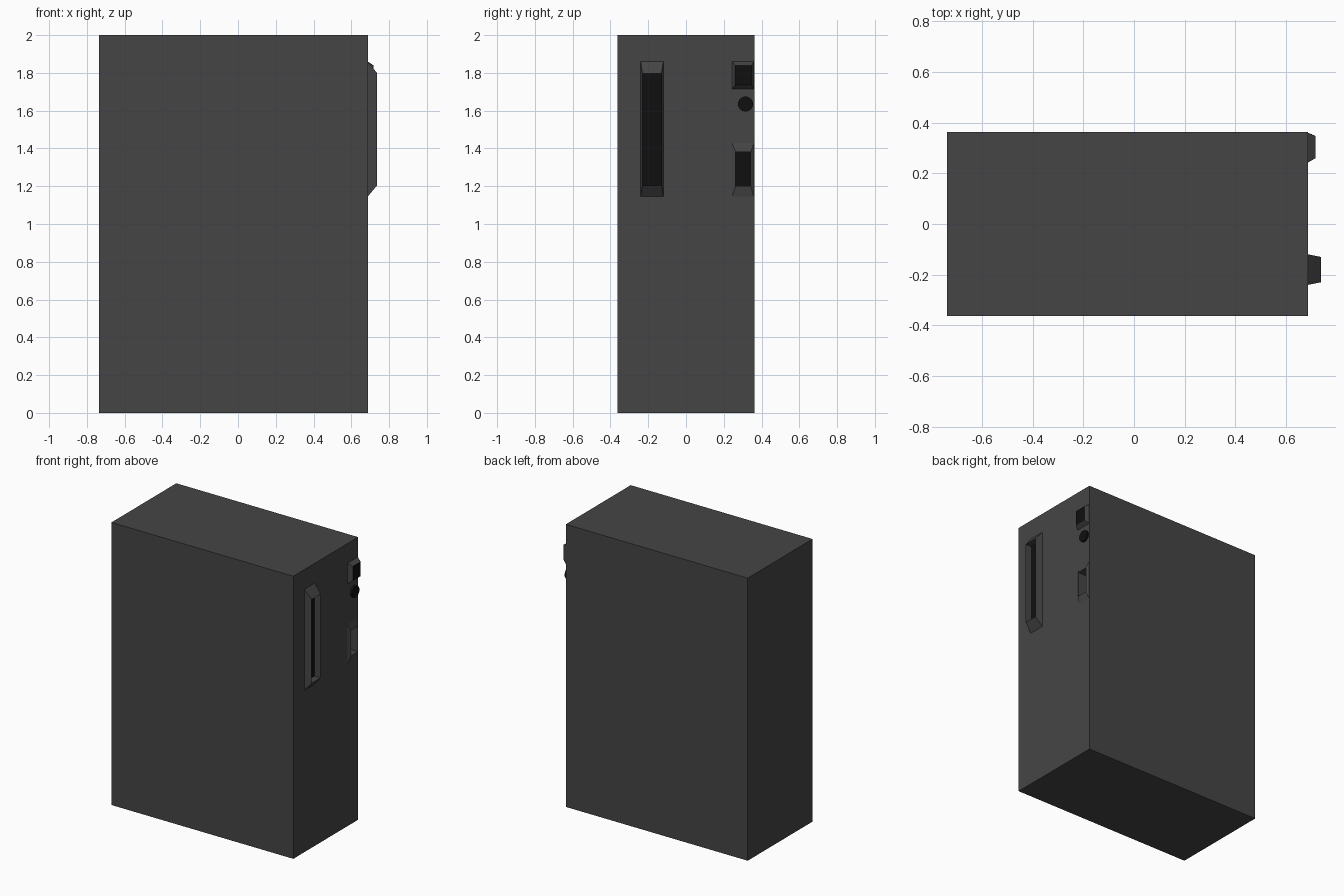
import bpy, bmesh, math

if "Cube" in bpy.data.objects:
    bpy.data.objects.remove(bpy.data.objects["Cube"])


def material(name, v):
    m = bpy.data.materials.new(name)
    m.diffuse_color = (v, v, v, 1)
    m.use_nodes = True
    m.node_tree.nodes["Principled BSDF"].inputs["Base Color"].default_value = m.diffuse_color
    return m


GREY = material("dark_grey", 0.06)
BLACK = material("black", 0.005)
FACE = 0.687  # x of the panel that carries the fittings


def finish(name, bm, mats=(GREY, BLACK)):
    mesh = bpy.data.meshes.new(name)
    bm.to_mesh(mesh)
    bm.free()
    for m in mats:
        mesh.materials.append(m)
    ob = bpy.data.objects.new(name, mesh)
    bpy.context.collection.objects.link(ob)
    return ob


def box(name, x0, x1, y0, y1, z0, z1):
    bm = bmesh.new()
    bmesh.ops.create_cube(bm, size=1)
    for v in bm.verts:
        v.co.x = x1 if v.co.x > 0 else x0
        v.co.y = y1 if v.co.y > 0 else y0
        v.co.z = z1 if v.co.z > 0 else z0
    return finish(name, bm)


def bezel(name, base, rim, rim_x, floor_x):
    """Tapered frame: base rectangle -> rim -> pocket floor, closed in black."""
    bm = bmesh.new()

    def loop(x, r):
        y0, y1, z0, z1 = r
        return [bm.verts.new((x, y, z)) for y, z in
                ((y0, z0), (y1, z0), (y1, z1), (y0, z1))]

    loops = [loop(FACE, base), loop(rim_x, rim)]
    if floor_x != rim_x:
        loops.append(loop(floor_x, rim))
    for a, b in zip(loops, loops[1:]):
        for i in range(4):
            j = (i + 1) % 4
            bm.faces.new((a[i], a[j], b[j], b[i]))
    bm.faces.new(loops[-1]).material_index = 1
    return finish(name, bm)


# Cabinet
body = box("cabinet", -0.737, FACE, -0.3625, 0.3625, 0, 2)

# Tall open bay, raised button and sunken socket
bezel("drive_bay", (-0.24, -0.12, 1.145, 1.86), (-0.23, -0.13, 1.205, 1.798), 0.737, FACE + 0.002)
bezel("square_button", (0.243, 0.36, 1.715, 1.86), (0.26, 0.347, 1.737, 1.84), 0.717, 0.717)
socket = (0.263, 0.342, 1.2, 1.38)
bezel("socket_frame", (0.243, 0.36, 1.145, 1.43), socket, 0.7, 0.63)

# Recess in the cabinet behind the socket
cutter = box("socket_cutter", 0.628, 0.8, *socket)
cutter.hide_render = True
cutter.hide_set(True)
mod = body.modifiers.new("socket_hole", 'BOOLEAN')
mod.operation = 'DIFFERENCE'
mod.solver = 'EXACT'
mod.object = cutter

# Round indicator
bpy.ops.mesh.primitive_cylinder_add(vertices=24, radius=0.04, depth=0.03,
                                    location=(FACE, 0.315, 1.635),
                                    rotation=(0, math.pi / 2, 0))
lamp = bpy.context.object
lamp.name = "round_indicator"
lamp.data.materials.append(BLACK)
bpy.ops.object.shade_smooth_by_angle()
